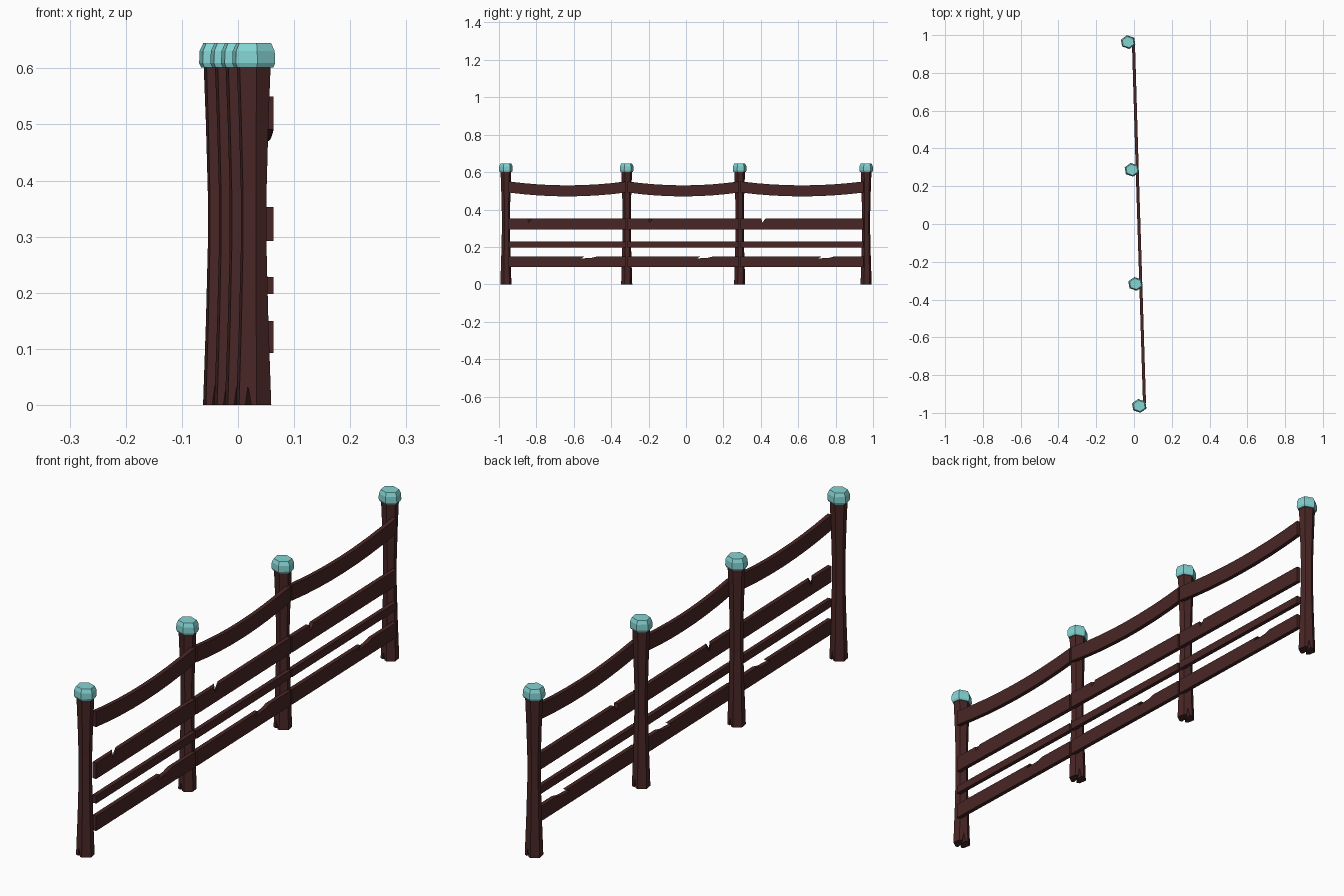
import bpy, bmesh, math
from mathutils import Vector

if "Cube" in bpy.data.objects:
    bpy.data.objects.remove(bpy.data.objects["Cube"], do_unlink=True)


def material(name, rgb):
    m = bpy.data.materials.new(name)
    m.use_nodes = True
    m.diffuse_color = (*rgb, 1)
    bsdf = next(n for n in m.node_tree.nodes if n.type == 'BSDF_PRINCIPLED')
    bsdf.inputs["Base Color"].default_value = (*rgb, 1)
    bsdf.inputs["Roughness"].default_value = 0.9
    return m


WOOD = material("dark_red_wood", (0.066, 0.019, 0.019))
TEAL = material("pale_teal", (0.23, 0.66, 0.65))


def finish(bm, name, mat):
    bmesh.ops.recalc_face_normals(bm, faces=bm.faces)
    me = bpy.data.meshes.new(name)
    bm.to_mesh(me)
    bm.free()
    me.materials.append(mat)
    ob = bpy.data.objects.new(name, me)
    bpy.context.collection.objects.link(ob)
    return ob


def hexagon(center, r, z):
    """Six corners of a slightly turned and flattened hexagon."""
    angles = [math.radians(60 * i - 21) for i in range(6)]
    return [Vector((center[0] + r * math.cos(a), center[1] + 0.9 * r * math.sin(a), z))
            for a in angles]


def bridge(bm, low, high):
    for i in range(6):
        j = (i + 1) % 6
        bm.faces.new((low[i], low[j], high[j], high[i]))


def make_post(center, name):
    bm = bmesh.new()
    profile = [(0.028, 0.15), (0.0245, 0.28), (0.0245, 0.38), (0.028, 0.5), (0.0325, 0.61)]
    rings = [[bm.verts.new(p) for p in hexagon(center, r, z)] for r, z in profile]
    for low, high in zip(rings, rings[1:]):
        bridge(bm, low, high)
    bm.faces.new(rings[-1])
    # split foot with V grooves on two opposite sides
    foot = hexagon(center, 0.0335, 0)
    corners = [bm.verts.new(p) for p in foot]
    middle = bm.verts.new((*center, 0))
    for i in range(6):
        j = (i + 1) % 6
        edge = [corners[i]]
        if i in (1, 4):
            for f, z in ((0.35, 0), (0.5, 0.034), (0.7, 0)):
                p = foot[i].lerp(foot[j], f)
                p.z = z
                edge.append(bm.verts.new(p))
        edge.append(corners[j])
        bm.faces.new(edge + [rings[0][j], rings[0][i]])
        for a, b in zip(edge, edge[1:]):
            bm.faces.new((a, b, middle))
    finish(bm, name, WOOD)


def make_cap(center, name):
    bm = bmesh.new()
    profile = [(0.037, 0.601), (0.041, 0.609), (0.040, 0.631), (0.033, 0.645)]
    rings = [[bm.verts.new(p) for p in hexagon(center, r, z)] for r, z in profile]
    for low, high in zip(rings, rings[1:]):
        bridge(bm, low, high)
    bm.faces.new(rings[0])
    bm.faces.new(rings[-1])
    finish(bm, name, TEAL)


def make_rail(start, end, lower, upper, name, back_upper=None):
    """Plank from (distance, height) edges, laid on the +x side of two posts."""
    along = (end - start).normalized()
    side = Vector((-along.y, along.x)) * -1
    bm = bmesh.new()
    layers = []
    for offset, top in ((0.020, back_upper or upper), (0.036, upper)):
        layer = []
        for d, z in lower + top[::-1]:
            p = start + along * d + side * offset
            layer.append(bm.verts.new((p.x, p.y, z)))
        layers.append(layer)
    inner, outer = layers
    bm.faces.new(inner)
    bm.faces.new(outer)
    for i in range(len(inner)):
        j = (i + 1) % len(inner)
        bm.faces.new((inner[i], inner[j], outer[j], outer[i]))
    finish(bm, name, WOOD)


posts = [Vector((x, y)) for x, y in
         ((0.028, -0.963), (0.008, -0.317), (-0.011, 0.287), (-0.031, 0.963))]

for n, c in enumerate(posts, 1):
    make_post(c, f"post_{n}")
    make_cap(c, f"post_cap_{n}")

for n, (a, b) in enumerate(zip(posts, posts[1:]), 1):
    length = (b - a).length
    s = 0.014 if n == 1 else 0.004
    e = length - (0.014 if n == 3 else 0.004)

    # sagging top rail
    sag = [(s + (e - s) * i / 8, 0.021 * (1 - (i / 4 - 1) ** 2)) for i in range(9)]
    make_rail(a, b, [(d, 0.491 - h) for d, h in sag],
              [(d, 0.55 - h) for d, h in sag], f"top_rail_{n}")

    # wide middle rail with a chipped notch, slanted on the first two spans
    def notched(shift):
        k = 0.115 + shift
        return [(s, 0.353), (k, 0.353), (k + 0.005, 0.33), (k + 0.024, 0.353), (e, 0.353)]
    make_rail(a, b, [(s, 0.292), (e, 0.292)], notched(0), f"middle_rail_{n}",
              notched(0 if n == 3 else 0.022))

    # narrow rail
    make_rail(a, b, [(s, 0.198), (e, 0.198)], [(s, 0.228), (e, 0.228)], f"narrow_rail_{n}")

    # bottom rail with a long splinter missing
    k = 0.62 * length
    make_rail(a, b, [(s, 0.093), (e, 0.093)],
              [(s, 0.15), (k + 0.02, 0.15), (k, 0.138), (k + 0.06, 0.142),
               (k + 0.09, 0.15), (e, 0.15)], f"bottom_rail_{n}")
